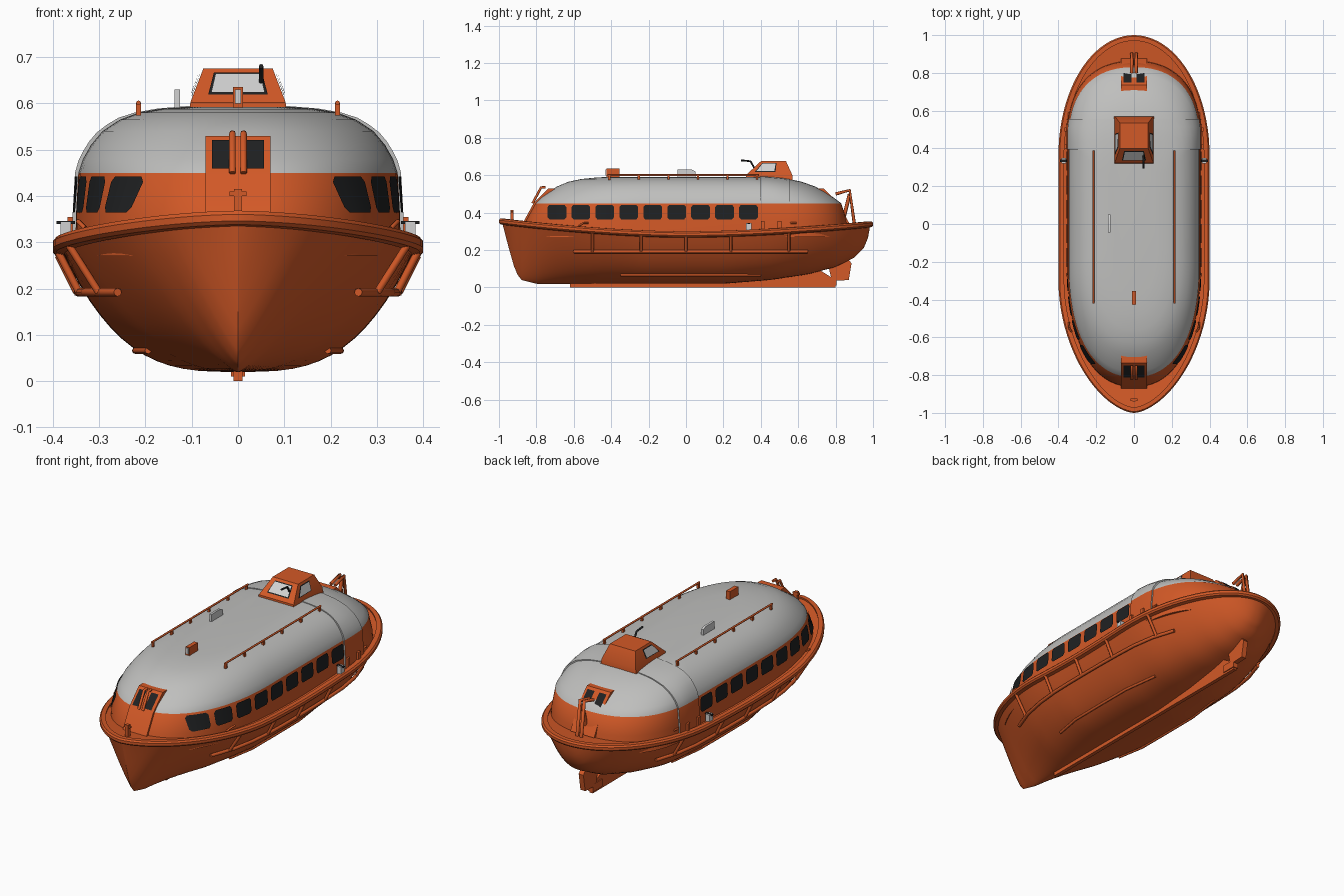
import bpy, bmesh, math
from mathutils import Vector

if "Cube" in bpy.data.objects:
    bpy.data.objects.remove(bpy.data.objects["Cube"])


def material(name, *rgb):
    m = bpy.data.materials.new(name)
    m.use_nodes = True
    m.diffuse_color = (*rgb, 1)
    m.node_tree.nodes["Principled BSDF"].inputs["Base Color"].default_value = (*rgb, 1)
    return m


ORANGE = material("safety orange", .65, .1, .02)
GREY = material("canopy grey", .52, .52, .51)
DARK = material("dark glass", .014, .015, .016)
PALE = material("pale grey", .64, .64, .64)


def build(name, verts, faces, mats, rule=None, fix=True, angle=35):
    """Mesh object with smooth shading; rule picks a material from a face centre."""
    bm = bmesh.new()
    vs = [bm.verts.new(v) for v in verts]
    for f in faces:
        bm.faces.new([vs[i] for i in f])
    bmesh.ops.remove_doubles(bm, verts=bm.verts, dist=.0002)
    if fix:
        bmesh.ops.recalc_face_normals(bm, faces=bm.faces)
    for f in bm.faces:
        f.material_index = rule(f.calc_center_median()) if rule else 0
    me = bpy.data.meshes.new(name)
    bm.to_mesh(me)
    bm.free()
    for m in mats:
        me.materials.append(m)
    ob = bpy.data.objects.new(name, me)
    bpy.context.collection.objects.link(ob)
    bpy.ops.object.select_all(action="DESELECT")
    ob.select_set(True)
    bpy.context.view_layer.objects.active = ob
    bpy.ops.object.shade_smooth_by_angle(angle=math.radians(angle))
    return ob


def loft(name, rings, mats, rule=None, close=True, caps=True):
    n = len(rings[0])
    verts = [p for r in rings for p in r]
    faces = [(i * n + j, i * n + (j + 1) % n, (i + 1) * n + (j + 1) % n, (i + 1) * n + j)
             for i in range(len(rings) - 1) for j in range(n if close else n - 1)]
    if caps:
        faces += [tuple(range(n)), tuple(range(len(verts) - n, len(verts)))]
    return build(name, verts, faces, mats, rule)


def prism(name, profile, x0, x1, mat):
    """Extrude a side profile of (y, z) points across x."""
    return loft(name, [[(x, y, z) for y, z in profile] for x in (x0, x1)], [mat])


def box(name, centre, size, mat):
    x, y, z = centre
    a, b, c = (s / 2 for s in size)
    return prism(name, [(y - b, z - c), (y + b, z - c), (y + b, z + c), (y - b, z + c)], x - a, x + a, mat)


def tube(name, points, radius, mat):
    cu = bpy.data.curves.new(name, "CURVE")
    cu.dimensions, cu.bevel_depth, cu.bevel_resolution = "3D", radius, 2
    cu.use_fill_caps = True
    sp = cu.splines.new("POLY")
    sp.points.add(len(points) - 1)
    for p, co in zip(sp.points, points):
        p.co = (*co, 1)
    cu.materials.append(mat)
    ob = bpy.data.objects.new(name, cu)
    bpy.context.collection.objects.link(ob)
    bpy.ops.object.select_all(action="DESELECT")
    ob.select_set(True)
    bpy.context.view_layer.objects.active = ob
    bpy.ops.object.convert(target="MESH")


def plate(name, quad, u0, u1, v0, v1, lift, mat):
    """Thin panel lying on part of a four-cornered face."""
    a, b, c, d = map(Vector, quad)
    up = (b - a).cross(d - a).normalized() * lift
    at = lambda u, v: a.lerp(b, u).lerp(d.lerp(c, u), v) + up
    build(name, [at(u0, v0), at(u1, v0), at(u1, v1), at(u0, v1)], [(0, 1, 2, 3)], [mat], fix=False)


def interp(points, x):
    if x <= points[0][0]:
        return points[0][1]
    for (a, p), (b, q) in zip(points, points[1:]):
        if x <= b:
            return p + (q - p) * (x - a) / (b - a)
    return points[-1][1]


# Hull shape rules along the length
END = .985
KEEL = [(-END, .355), (-.95, .22), (-.91, .08), (-.88, .04), (-.8, .02), (.2, .02), (.45, .04), (.65, .07),
        (.8, .11), (.9, .16), (.95, .21), (.975, .27), (END, .34)]
FULL = [(-1, 1), (-.8, .75), (-.5, .45), (-.2, .32), (.5, .32), (1, .45)]


def half_width(y):
    if y < -.3:
        return .385 * max(0, 1 - ((-.3 - y) / .685) ** 1.9) ** .6
    return .385 * math.sqrt(max(0, 1 - (max(0, y - .36) / .625) ** 2))


def sheer(y):
    return .292 + (.07 if y < 0 else .055) * abs(y) ** 1.7


def hull_x(y, t):
    return half_width(y) * t ** interp(FULL, y)


def hull_x_at(y, z):
    k = interp(KEEL, y)
    return hull_x(y, (z - k) / (sheer(y) - k))


# Hull with flat side decks
stations = [-END * math.cos(math.pi * i / 60) for i in range(61)]
ts = [(j / 14) ** 2.4 for j in range(15)]
sections = []
for y in stations:
    k, s = interp(KEEL, y), sheer(y)
    half = [(hull_x(y, t), y, k + (s - k) * t) for t in ts]
    sections.append([(-x, b, z) for x, b, z in half[:0:-1]] + half)
loft("hull", sections, [ORANGE], caps=False)

# Gunwale rubbing band
outline = [(half_width(y), y) for y in stations] + [(-half_width(y), y) for y in stations[-2:0:-1]]
band = [(-.015, .008), (.008, .008), (.015, 0), (.015, -.014), (.008, -.022), (-.01, -.026), (-.015, .008)]
loft("gunwale", [[(x * (1 + d / .385), y * (1 + d / END), sheer(y) + h) for x, y in outline]
                 for d, h in band], [ORANGE], caps=False)

# Canopy: rings of height, half width, front end, back end
RINGS = [(.27, .352, -.87, .87), (.36, .35, -.86, .86), (.45, .345, -.81, .83), (.48, .335, -.78, .79),
         (.51, .318, -.735, .745), (.54, .293, -.69, .69), (.565, .255, -.63, .62), (.58, .215, -.56, .55),
         (.588, .17, -.48, .48), (.592, .12, -.4, .42)]
EXP = 2.3
FRONT, BACK = .25, .55
split = lambda c: 0 if c.z < .45 else 1


def canopy_ring(z, w, front, back, n=96):
    ring = []
    for i in range(n):
        a = 2 * math.pi * (i + .5) / n
        c, s = math.cos(a), math.sin(a)
        end, start = (back, BACK) if s > 0 else (front, FRONT)
        ring.append((math.copysign(w * abs(c) ** (2 / EXP), c),
                     end * (start + (1 - start) * abs(s) ** (2 / EXP)), z))
    return ring


def canopy_x(y, z):
    w, front, back = (interp([(r[0], r[i]) for r in RINGS], z) for i in (1, 2, 3))
    end, start = (back, BACK) if y > 0 else (front, FRONT)
    t = max(0, (y / end - start) / (1 - start))
    return w * max(0, 1 - t ** EXP) ** (1 / EXP)


loft("canopy", [canopy_ring(*r) for r in RINGS], [ORANGE, GREY], split)

# Raised collar behind the windows
arches = []
for y in (.395, .435, .475, .515, .555):
    top = interp([(r[3], r[0]) for r in reversed(RINGS)], y)
    heights = [.28, .36, .45] + [.45 + (top - .45) * math.sin(math.pi * j / 20) for j in range(1, 11)]
    half = [(canopy_x(y, z) * 1.015 + .002, y, z + .004 * (z > .45)) for z in heights]
    arches.append(half + [(-x, b, z) for x, b, z in reversed(half)])
loft("canopy_collar", arches, [ORANGE, GREY], split)

# Row of side windows that follow the canopy
for side in (1, -1):
    tag = "left" if side > 0 else "right"
    for i in range(9):
        mid = -.69 + i * .128
        cols = [(-1, .7), (-.8, 1), (-.4, 1), (0, 1), (.4, 1), (.8, 1), (1, .7)]
        pts = []
        for u, h in cols:
            y = mid + u * .05
            for z in (.403 - .039 * h, .403 + .039 * h):
                pts.append((side * (canopy_x(y, z) + .007), y, z))
        quads = [(2 * j, 2 * j + 2, 2 * j + 3, 2 * j + 1)[::side] for j in range(len(cols) - 1)]
        build(f"side_window_{tag}_{i + 1}", pts, quads, [DARK], fix=False)

    # Roof rail with feet
    x = side * .215
    tube(f"roof_rail_{tag}", [(x, -.42, .601), (x, .39, .601)], .005, ORANGE)
    for i in range(6):
        box(f"rail_foot_{tag}_{i + 1}", (x, -.41 + i * .158, .588), (.01, .012, .028), ORANGE)

    # Fender skate and its struts
    path = [-.6 + i * .125 for i in range(11)]
    tube(f"skate_{tag}", [(side * (hull_x_at(y, .192) + .014), y, .192) for y in path], .009, ORANGE)
    for i, y in enumerate((-.5, -.24, 0, .24, .55)):
        tube(f"skate_strut_{tag}_{i + 1}", [(side * (half_width(y) + .003), y, sheer(y) - .02),
             (side * (hull_x_at(y, .192) + .016), y, .192)], .008, ORANGE)
    tube(f"bilge_rail_{tag}", [(side * (hull_x_at(y, .066) + .004), y, .066)
                               for y in (-.35, -.2, 0, .2, .4)], .007, ORANGE)

    # Side deck fittings
    box(f"side_lamp_{tag}", (side * .372, .335, .325), (.022, .03, .04), PALE)
    box(f"side_lamp_cap_{tag}", (side * .372, .335, .343), (.04, .012, .006), DARK)
    for i, y in enumerate((.41, .5)):
        box(f"side_cleat_{tag}_{i + 1}", (side * .36, y, .325), (.016, .02, .06), ORANGE)
    for i, y in enumerate((-.55, .56)):
        tube(f"side_handle_{tag}_{i + 1}", [(side * .33, y - .02, .33), (side * .345, y, .345),
             (side * .345, y + .03, .345)], .005, ORANGE)


# End hatches with paired windows
def hatch(name, s):
    hw = .07
    prism(name, [(s * .66, .53), (s * .735, .53), (s * .815, .45), (s * .875, .34), (s * .66, .34)], -hw, hw, ORANGE)
    quad = [(s * hw, s * .815, .45), (-s * hw, s * .815, .45), (-s * hw, s * .735, .53), (s * hw, s * .735, .53)]
    for i, u in enumerate((.1, .6)):
        plate(f"{name}_window_{i + 1}", quad, u, u + .3, .08, .85, .004, DARK)


hatch("bow_hatch", -1)
hatch("stern_hatch", 1)
for x in (-.012, .012):
    tube("bow_hatch_bar", [(x, -.82, .45), (x, -.775, .535), (x, -.75, .535)], .007, ORANGE)
    tube("stern_hook_post", [(x, .9, .34), (x, .875, .52), (x, .8, .5)], .009, ORANGE)
tube("stern_hook_brace", [(0, .84, .36), (0, .875, .5)], .01, ORANGE)
box("bow_bollard", (0, -.93, .38), (.018, .018, .07), ORANGE)
box("bow_bollard_bar", (0, -.93, .405), (.036, .012, .01), ORANGE)

# Steering turret
base, top = [(.105, .32, .575), (.105, .57, .575)], [(.075, .4, .675), (.075, .535, .675)]
rings = [[(-f[0], f[1], f[2]), f, b, (-b[0], b[1], b[2])] for f, b in (base, [(.103, .322, .602), (.1, .568, .602)], top)]
loft("turret", rings, [ORANGE])
lo, hi = rings[1], rings[2]
for face, i, j, u0, u1 in (("front", 0, 1, .2, .8), ("left", 1, 2, .16, .6), ("right", 3, 0, .4, .84)):
    quad = [lo[i], lo[j], hi[j], hi[i]]
    plate(f"turret_{face}_frame", quad, u0 - .03, u1 + .03, .2, .86, .003, DARK)
    plate(f"turret_{face}_window", quad, u0, u1, .25, .8, .006, PALE)
tube("turret_lamp_arm", [(.05, .37, .63), (.05, .345, .675), (.05, .295, .68)], .005, DARK)

# Roof fittings
prism("roof_vent", [(-.045, .585), (.05, .585), (.05, .62), (.03, .63), (-.045, .63)], -.137, -.125, PALE)
box("roof_light", (0, -.39, .61), (.022, .07, .05), ORANGE)
box("roof_light_lens", (0, -.427, .615), (.014, .005, .03), PALE)

# Keel and rudder
prism("keel", [(-.62, 0), (.8, 0), (.8, .04), (.72, .09), (.45, .06), (-.62, .03)], -.01, .01, ORANGE)
prism("rudder", [(.78, .035), (.87, .04), (.885, .13), (.86, .16), (.76, .12)], -.014, .014, ORANGE)
box("rudder_shoe", (0, .765, .03), (.03, .08, .04), ORANGE)
